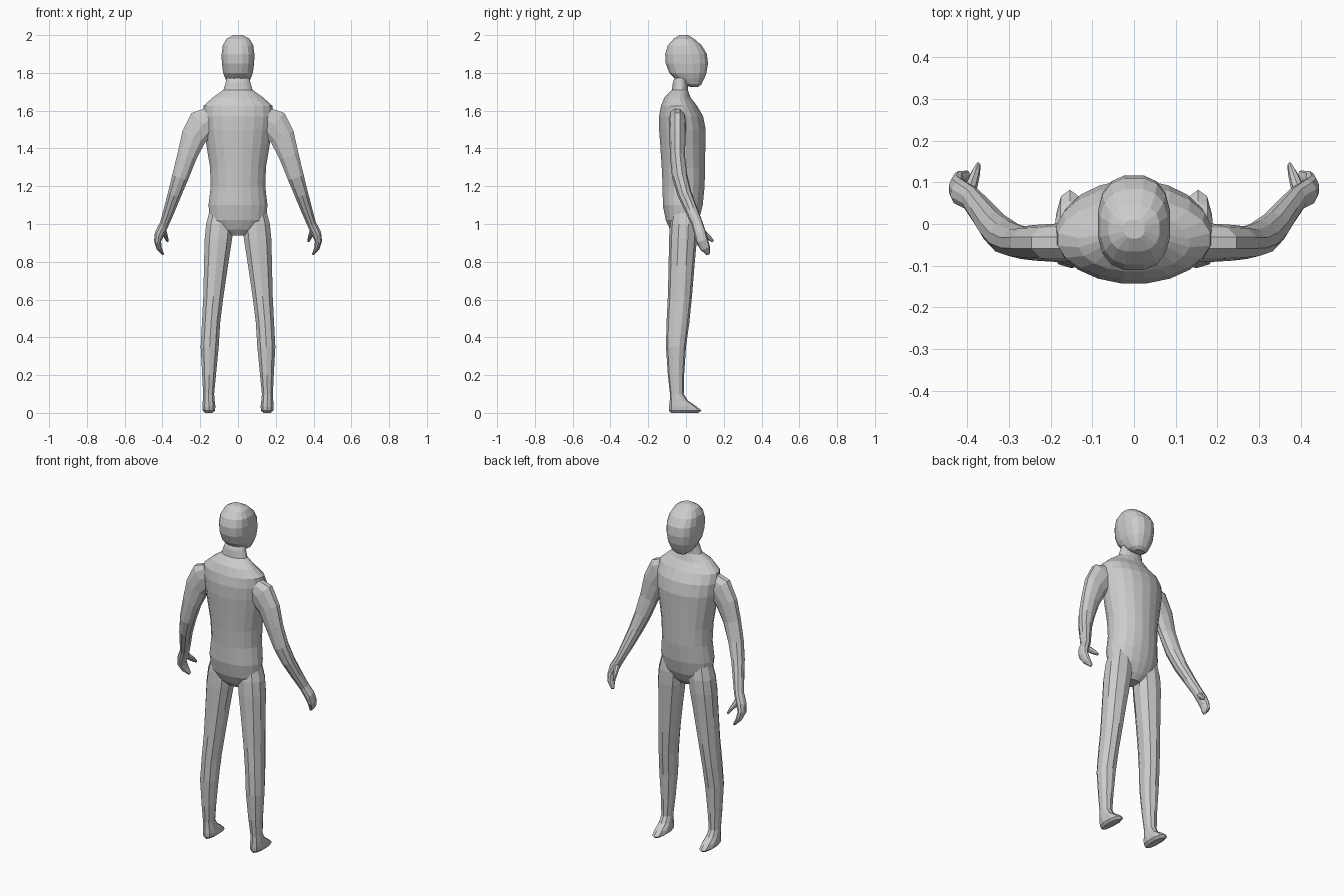
import bpy, bmesh, math
from mathutils import Vector

grey = bpy.data.materials.new("light grey")
grey.diffuse_color = (0.6, 0.6, 0.6, 1)


def loft(name, rings, sides, power=2.0, mirror=False):
    """Skin rings of (centre, first half axis, second half axis), capped at both ends."""
    bm = bmesh.new()
    loops = []
    for c, u, v in rings:
        loop = []
        for i in range(sides):
            a = 2 * math.pi * (i + 0.5) / sides
            ca, sa = math.cos(a), math.sin(a)
            p = math.copysign(abs(ca) ** (2 / power), ca)
            q = math.copysign(abs(sa) ** (2 / power), sa)
            loop.append(bm.verts.new(c + u * p + v * q))
        loops.append(loop)
    for a, b in zip(loops, loops[1:]):
        for i in range(sides):
            j = (i + 1) % sides
            bm.faces.new((a[i], a[j], b[j], b[i]))
    bm.faces.new(loops[0])
    bm.faces.new(loops[-1])
    bmesh.ops.recalc_face_normals(bm, faces=bm.faces[:])
    me = bpy.data.meshes.new(name)
    bm.to_mesh(me)
    bm.free()
    me.materials.append(grey)
    ob = bpy.data.objects.new(name, me)
    bpy.context.collection.objects.link(ob)
    if mirror:
        ob.modifiers.new("mirror", 'MIRROR')
    return ob


def level(rows):
    """Horizontal rings from z, x min, x max, y min, y max."""
    return [(Vector(((x0 + x1) / 2, (y0 + y1) / 2, z)),
             Vector(((x1 - x0) / 2, 0, 0)), Vector((0, (y1 - y0) / 2, 0)))
            for z, x0, x1, y0, y1 in rows]


def sweep(rows):
    """Rings square to a path of x, y, z, in-plane radius, depth radius."""
    pts = [Vector(r[:3]) for r in rows]
    out = []
    for i, r in enumerate(rows):
        t = (pts[min(i + 1, len(pts) - 1)] - pts[max(i - 1, 0)]).normalized()
        u = t.cross(Vector((0, 1, 0))).normalized()
        out.append((pts[i], u * r[3], u.cross(t) * r[4]))
    return out


# torso and neck: z, half width, back, front
torso = [(0.94, .05, -.06, .02), (0.97, .11, -.085, .045), (1.02, .15, -.108, .07),
         (1.10, .158, -.124, .09), (1.20, .146, -.125, .10), (1.30, .15, -.13, .102),
         (1.42, .17, -.138, .104), (1.50, .183, -.144, .106), (1.57, .19, -.144, .092),
         (1.625, .185, -.134, .06), (1.67, .135, -.115, .025), (1.71, .078, -.075, .01),
         (1.75, .066, -.07, .012), (1.80, .058, -.05, .03)]
loft("torso", level([(z, -w, w, b, f) for z, w, b, f in torso]), 20)

# head: rounded block leaning forward at the chin
head = [(1.725, .03, .025, .065), (1.74, .052, -.015, .083), (1.77, .068, -.06, .098),
        (1.80, .08, -.09, .11), (1.85, .087, -.109, .118), (1.90, .088, -.112, .112),
        (1.945, .082, -.098, .085), (1.98, .062, -.067, .045), (2.0, .025, -.035, .01)]
loft("head", level([(z, -w, w, b, f) for z, w, b, f in head]), 16, 2.5)

# legs with feet
loft("legs", level([
    (0.0, .135, .175, -.078, .065), (0.012, .12, .188, -.09, .082), (0.035, .118, .19, -.09, .055),
    (0.065, .122, .188, -.086, .01), (0.10, .125, .186, -.085, -.012), (0.20, .115, .191, -.096, -.01),
    (0.35, .10, .20, -.106, .0), (0.48, .092, .193, -.103, .018), (0.62, .074, .186, -.096, .032),
    (0.78, .05, .183, -.092, .045), (0.92, .028, .18, -.09, .058), (1.0, .02, .172, -.085, .06),
    (1.08, .03, .15, -.07, .05)]), 10, 2.2, True)

# arms, running into the cupped fingers
loft("arms", sweep([
    (.13, -.045, 1.57, .06, .045), (.185, -.045, 1.53, .088, .046), (.235, -.045, 1.46, .07, .043),
    (.27, -.045, 1.36, .055, .039), (.305, -.033, 1.25, .046, .041), (.335, -.008, 1.16, .038, .038),
    (.365, .03, 1.07, .031, .033), (.39, .06, 1.0, .025, .03), (.415, .075, .95, .027, .032),
    (.426, .085, .91, .019, .032), (.418, .102, .873, .015, .027), (.398, .118, .84, .006, .011)]),
    10, 2, True)

# thumbs
loft("thumbs", sweep([
    (.40, .065, .98, .018, .02), (.388, .098, .948, .014, .016), (.379, .124, .926, .01, .013),
    (.373, .143, .908, .005, .007)]), 8, 2, True)
